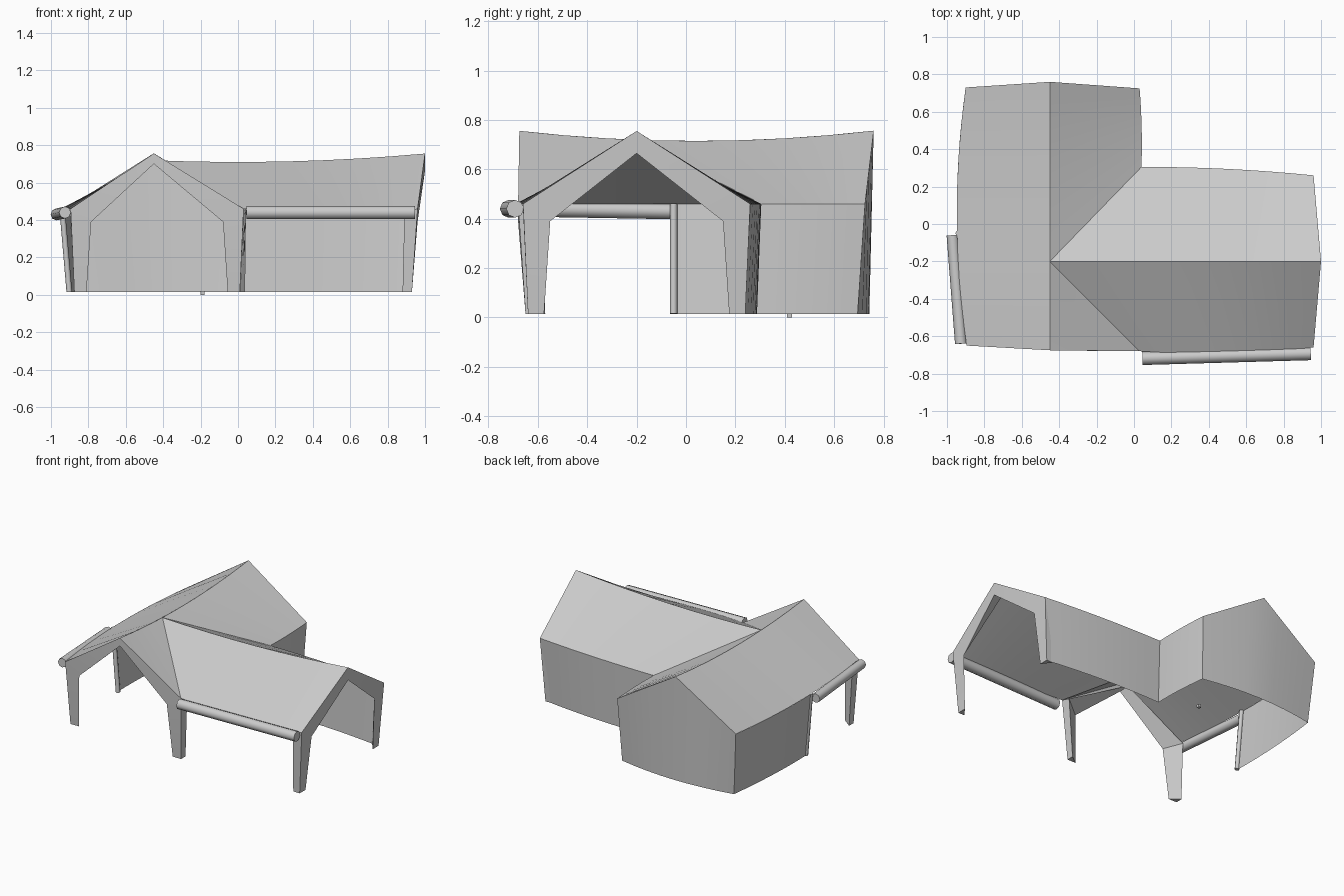
import bpy
import bmesh
import math
from mathutils import Vector as V

cube = bpy.data.objects.get("Cube")
if cube:
    bpy.data.objects.remove(cube)

EAVE, GROUND, N = 0.46, 0.015, 8

canvas = bpy.data.materials.new("grey_canvas")
canvas.use_nodes = True
grey = (0.6, 0.6, 0.6, 1)
canvas.diffuse_color = grey
canvas.node_tree.nodes["Principled BSDF"].inputs["Base Color"].default_value = grey


def finish(name, bm, angle=30):
    bmesh.ops.remove_doubles(bm, verts=bm.verts, dist=0.0005)
    bmesh.ops.recalc_face_normals(bm, faces=bm.faces)
    mesh = bpy.data.meshes.new(name)
    bm.to_mesh(mesh)
    bm.free()
    mesh.materials.append(canvas)
    ob = bpy.data.objects.new(name, mesh)
    bpy.context.collection.objects.link(ob)
    bpy.ops.object.select_all(action="DESELECT")
    ob.select_set(True)
    bpy.context.view_layer.objects.active = ob
    bpy.ops.object.shade_smooth_by_angle(angle=math.radians(angle))
    return ob


def loft(bm, rows, closed=False):
    """Bridge successive rows of points with faces."""
    rings = [[bm.verts.new(p) for p in row] for row in rows]
    count = len(rings[0])
    for a, b in zip(rings, rings[1:]):
        for i in range(count if closed else count - 1):
            j = (i + 1) % count
            bm.faces.new((a[i], a[j], b[j], b[i]))
    if closed:
        bm.faces.new(rings[0])
        bm.faces.new(rings[-1])


def arc(a, b, bulge=(0, 0, 0), start=0.0, n=N):
    a, b, bulge = V(a), V(b), V(bulge)
    ts = [start + (1 - start) * i / n for i in range(n + 1)]
    return [a.lerp(b, t) + bulge * 4 * t * (1 - t) for t in ts]


def ridge_y(y0, y1):
    return [V((-0.45, p.y, 0.715 + 0.08 * (p.y - 0.04) ** 2))
            for p in arc((0, y0, 0), (0, y1, 0))]


def ridge_x():
    return [V((p.x, -0.2, 0.71 + 0.045 * p.x ** 2))
            for p in arc((-0.45, 0, 0), (1, 0, 0))]


# Corner points of the eaves
front_west = V((-0.895, -0.65, EAVE))
front_mid = V((0.03, -0.68, EAVE))
back_west = V((-0.90, 0.73, EAVE))
back_mid = V((0.03, 0.725, EAVE))
inner = V((0.04, 0.305, EAVE))
east_front = V((0.96, -0.66, EAVE))
east_back = V((0.96, 0.26, EAVE))
west_bulge = (-0.05, 0, 0)
north_bulge = (0, 0.012, 0)

# Roof: two crossing saddle-backed wings meeting in valleys
bm = bmesh.new()
loft(bm, [arc(front_west, back_west, west_bulge), ridge_y(-0.675, 0.76)])
loft(bm, [arc(inner, back_mid, (0.006, 0, 0)), ridge_y(-0.2, 0.76)])
loft(bm, [arc(inner, east_back, north_bulge), ridge_x()])
loft(bm, [arc(front_mid, east_front, (0, -0.02, 0)), ridge_x()])
ridge = [bm.verts.new(p) for p in ridge_y(-0.675, -0.2)]
tip = bm.verts.new(front_mid)
for a, b in zip(ridge, ridge[1:]):
    bm.faces.new((a, b, tip))
finish("roof", bm)

# Walls: closed sides, drawn in slightly at the ground
west_foot = (-0.865, 0.70, GROUND)
mid_foot = (0.012, 0.695, GROUND)
inner_foot = (0.035, 0.285, GROUND)
half = N // 2
apex_back = ridge_y(-0.2, 0.76)[-1]
gable = arc(back_west, apex_back, n=half) + arc(apex_back, back_mid, n=half)[1:]
walls = {
    "west_wall": (arc(front_west, back_west, west_bulge, 0.44),
                  arc((-0.86, -0.63, GROUND), west_foot, (-0.045, 0, 0), 0.44)),
    "back_gable_wall": (gable, arc(west_foot, mid_foot, (0, 0.045, 0))),
    "inner_side_wall": (arc(inner, back_mid, (0.006, 0, 0)),
                        arc(inner_foot, mid_foot, (0.008, 0, 0))),
    "inner_back_wall": (arc(inner, east_back, north_bulge),
                        arc(inner_foot, (0.93, 0.235, GROUND), (0, 0.02, 0))),
}
for name, rows in walls.items():
    bm = bmesh.new()
    loft(bm, rows)
    finish(name, bm)


# Gable frames: tapered three-sided legs and rafters
def gable_frame(name, left, apex, right, inward, inner_z):
    inward = V(inward)

    def leg(corner):
        g = V((apex.x - corner.x, apex.y - corner.y, 0))
        g -= inward * g.dot(inward)
        g.normalize()
        foot = corner + g * 0.02 + inward * 0.03
        foot.z = GROUND
        knee = [corner, corner + g * 0.11 - V((0, 0, 0.07)),
                corner + inward * 0.07 - V((0, 0, 0.02))]
        return [[foot, foot + g * 0.065, foot + inward * 0.05], knee]

    top = [apex, V((apex.x, apex.y, inner_z)),
           apex + inward * 0.08 - V((0, 0, 0.05))]
    bm = bmesh.new()
    loft(bm, leg(left) + [top] + leg(right)[::-1], closed=True)
    finish(name, bm)


gable_frame("front_gable_frame", front_west, ridge_y(-0.675, 0)[0],
            front_mid, (0, 1, 0), 0.70)
gable_frame("east_gable_frame", east_front, ridge_x()[-1],
            east_back, (-1, 0, 0), 0.665)


# Rolled-up side curtains and the pole at the end of the west wall
def rod(name, a, b, radius, sides):
    a, b = V(a), V(b)
    bm = bmesh.new()
    bmesh.ops.create_cone(bm, cap_ends=True, segments=sides, radius1=radius,
                          radius2=radius, depth=(b - a).length)
    ob = finish(name, bm, 65)
    ob.rotation_mode = "QUATERNION"
    ob.rotation_quaternion = (b - a).to_track_quat("Z", "Y")
    ob.location = (a + b) / 2


rod("front_rolled_curtain", (0.045, -0.718, 0.44), (0.945, -0.692, 0.44), 0.036, 8)
rod("west_rolled_curtain", (-0.97, -0.06, 0.43), (-0.925, -0.64, 0.44), 0.032, 8)
rod("west_wall_pole", (-0.902, -0.05, GROUND), (-0.94, -0.05, EAVE), 0.015, 8)

# Small ground peg
bm = bmesh.new()
bmesh.ops.create_cube(bm, size=0.02)
finish("ground_peg", bm).location = (-0.19, 0.42, 0.01)
